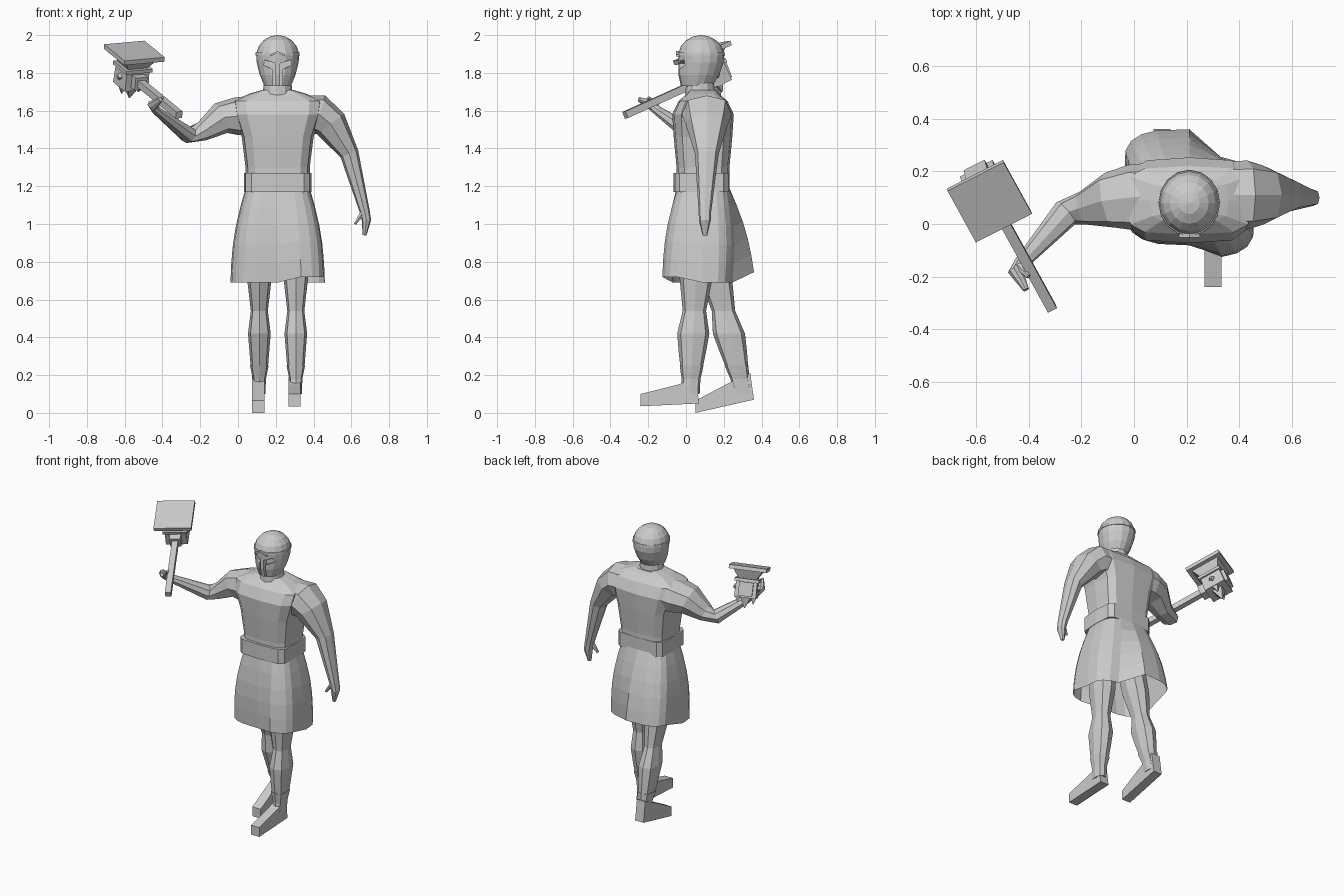
import bpy, bmesh
from math import sin, cos, pi, tau, copysign, radians
from mathutils import Vector

cube = bpy.data.objects.get("Cube")
if cube:
    bpy.data.objects.remove(cube)

GREY = (0.6, 0.6, 0.6, 1)
stone = bpy.data.materials.new("stone_grey")
stone.use_nodes = True
stone.diffuse_color = GREY
stone.node_tree.nodes["Principled BSDF"].inputs["Base Color"].default_value = GREY

MIDDLE = 0.21  # body axis in x
DEPTH = 0.09   # body axis in y


def skin(name, rings, cap=True):
    """Bridge rings of points that share the same count."""
    bm = bmesh.new()
    rows = [[bm.verts.new(point) for point in ring] for ring in rings]
    count = len(rows[0])
    for lower, upper in zip(rows, rows[1:]):
        for i in range(count):
            j = (i + 1) % count
            bm.faces.new((lower[i], lower[j], upper[j], upper[i]))
    if cap:
        bm.faces.new(rows[0])
        bm.faces.new(rows[-1])
    bmesh.ops.recalc_face_normals(bm, faces=bm.faces)
    mesh = bpy.data.meshes.new(name)
    bm.to_mesh(mesh)
    bm.free()
    mesh.materials.append(stone)
    part = bpy.data.objects.new(name, mesh)
    bpy.context.collection.objects.link(part)
    return part


def outline(sides, power):
    """Unit cross-section; a lower power is boxier."""
    points = []
    for i in range(sides):
        c, s = cos(tau * i / sides), sin(tau * i / sides)
        points.append((copysign(abs(c) ** power, c), copysign(abs(s) ** power, s)))
    return points


def body_centre(z):
    return MIDDLE, DEPTH


def stack(name, levels, centre=body_centre, sides=12, power=0.5):
    """Level rings, each given as half width, half depth and height."""
    rings = []
    for width, depth, z in levels:
        x, y = centre(z)
        rings.append([Vector((x + width * u, y + depth * v, z))
                      for u, v in outline(sides, power)])
    return skin(name, rings)


def limb(name, path, sides=8, flatten=1.25):
    """Tube along a path of x, y, z and radius, wider from front to back."""
    centres = [Vector(station[:3]) for station in path]
    side, rings = Vector((0, 1, 0)), []
    for i, centre in enumerate(centres):
        ahead = centres[min(i + 1, len(centres) - 1)]
        behind = centres[max(i - 1, 0)]
        along = (ahead - behind).normalized()
        side = (side - along * side.dot(along)).normalized()
        across = along.cross(side)
        radius = path[i][-1]
        rings.append([centre + side * radius * flatten * u + across * radius * v
                      for u, v in outline(sides, 0.8)])
    return skin(name, rings)


# Torso, neck and belt
stack("torso", [(.17, .14, 1.17), (.17, .14, 1.3), (.19, .155, 1.46), (.23, .163, 1.58),
                (.24, .13, 1.65), (.15, .085, 1.69), (.08, .07, 1.71)])
stack("neck", [(.08, .08, 1.68), (.07, .07, 1.78)], lambda z: (MIDDLE, .075), power=1)
stack("belt", [(.178, .148, 1.17), (.178, .148, 1.27)], lambda z: (MIDDLE, .083), power=0.35)

# Skirt: open hem, pushed out in front of the left leg and behind the right
steps = 5
skirt_rings = []
for step in range(steps + 1):
    t = step / steps
    bulge = .02 * sin(pi * t)
    ring = []
    for u, v in outline(20, 0.6):
        flap = 0
        if u > .1 and v < -.3:
            flap = -.06
        elif u < .1 and v > .3:
            flap = .11
        x = MIDDLE + u * (.17 + .08 * t + bulge)
        y = DEPTH + v * (.14 + .02 * t + bulge) + flap * t
        ring.append(Vector((x, y, 1.19 - t * (.5 - abs(flap) / 2))))
    skirt_rings.append(ring)
skin("skirt", skirt_rings, cap=False)

# Legs in mid stride, with boots and wedge feet
LEG = [(.075, .09, 1), (.066, .088, .72), (.045, .062, .54), (.06, .085, .42),
       (.052, .072, .32), (.044, .056, .22)]
BOOT = [(.049, .063, .25), (.035, .05, .18), (.032, .05, .1)]
strides = {"left": (.306, .065, -.05, .07, .05, .035),
           "right": (.113, .1, .24, .36, .07, 0)}
for label, (x, hip, lean, heel, heel_z, toe_z) in strides.items():
    def leg_centre(z):
        return x, hip + lean * (.95 - z)

    stack(label + "_leg", LEG, leg_centre, sides=8, power=0.75)
    stack(label + "_boot", BOOT, leg_centre, sides=8, power=0.65)
    toe = heel - .31
    foot = [(toe, toe_z), (heel, heel_z), (heel - .02, heel_z + .14),
            (heel - .11, heel_z + .1), (toe, toe_z + .065)]
    foot_x = x - .006
    skin(label + "_foot", [[Vector((foot_x + half, y, z)) for y, z in foot]
                           for half in (-.032, .032)])

# Arms: the left hangs, the right is bent beside the hammer
limb("left_arm", [(.33, .11, 1.58, .1), (.43, .11, 1.58, .105), (.49, .11, 1.53, .09),
                  (.59, .11, 1.37, .05), (.67, .1, 1.07, .027), (.68, .1, 1.02, .025),
                  (.67, .1, .94, .01)])
limb("left_thumb", [(.66, .09, 1.06, .014), (.62, .08, 1, .007)], sides=6)
limb("right_arm", [(.09, .11, 1.58, .1), (-.01, .1, 1.57, .1), (-.09, .09, 1.56, .085),
                   (-.19, .06, 1.49, .052), (-.26, .04, 1.47, .044), (-.43, -.15, 1.6, .022),
                   (-.45, -.18, 1.63, .024), (-.41, -.25, 1.66, .01)])
limb("right_thumb", [(-.44, -.16, 1.63, .014), (-.4, -.2, 1.67, .007)], sides=6)


# Helmet: round dome over a narrowing jaw that slides forward
def helmet_centre(z):
    return MIDDLE, .08 - max(0, 1.85 - z) / 5


dome = []
for angle in (-15, 8, 30, 50, 70, 88):
    radius = .115 * cos(radians(angle))
    dome.append((radius, radius * 1.07, 1.885 + .115 * sin(radians(angle))))
helmet = stack("helmet", [(.07, .083, 1.73), (.095, .108, 1.79)] + dome,
               helmet_centre, sides=16, power=1)
stack("helmet_band", [(.117, .126, 1.893), (.116, .124, 1.908)],
      helmet_centre, sides=16, power=1)

# Eye and mouth openings beside the nose guard, and raised brows
OPENING = [(.012, 1.85), (.07, 1.87), (.075, 1.84), (.027, 1.82), (.024, 1.71), (.012, 1.71)]
BROW = [(0, 1.915), (.04, 1.897), (.04, 1.887), (0, 1.903)]
for label, mirror in (("left", 1), ("right", -1)):
    def face_plate(name, shape, front, back):
        return skin(name, [[Vector((MIDDLE + mirror * across, y, z)) for across, z in shape]
                           for y in (front, back)])

    cutter = face_plate(label + "_opening_cutter", OPENING, -.12, -.005)
    cutter.hide_render = True
    cutter.display_type = "WIRE"
    cut = helmet.modifiers.new(label + "_opening", "BOOLEAN")
    cut.operation = "DIFFERENCE"
    cut.object = cutter
    face_plate(label + "_brow", BROW, -.052, -.03)

# War hammer, built in its own tilted frame under the striking plate
grip = Vector((.11, -.2, -.09)).normalized()
up = Vector((.1, -.36, .93))
up = (up - grip * up.dot(grip)).normalized()
across = up.cross(grip)
plate_top = Vector((-.548, .082, 1.917))
CORNERS = ((-1, -1), (1, -1), (1, 1), (-1, 1))
DIAMOND = ((1, 0), (0, 1), (-1, 0), (0, -1))


def hammer_point(a, b, c):
    return plate_top + across * a + grip * b + up * c


def hammer_stack(name, *levels, offset=0):
    """Square rings, each given as half size and height."""
    skin(name, [[hammer_point(offset + half * i, half * j, height) for i, j in CORNERS]
                for half, height in levels])


def hammer_bar(name, half, start, end):
    """Square bar along the grip direction."""
    skin(name, [[hammer_point(half * i, along, half * j - .145) for i, j in CORNERS]
                for along in (start, end)])


hammer_stack("hammer_plate", (.12, 0), (.12, -.025))
hammer_stack("hammer_flare", (.095, -.02), (.055, -.085))
hammer_stack("hammer_block", (.066, -.08), (.07, -.2))
hammer_stack("hammer_collar", (.078, -.08), (.078, -.1))
hammer_stack("hammer_spike", (.035, -.195), (.002, -.27))
hammer_bar("hammer_socket", .035, .05, .11)
hammer_bar("hammer_handle", .019, 0, .56)
hammer_bar("hammer_back", .045, -.09, -.05)
for label, mirror in (("left", 1), ("right", -1)):
    hammer_stack(label + "_hammer_claw", (.018, -.195), (.002, -.24), offset=mirror * .05)
    skin(label + "_hammer_stud",
         [[hammer_point(mirror * out, half * i, half * j - .14) for i, j in DIAMOND]
          for out, half in ((.06, .026), (.085, .012))])
